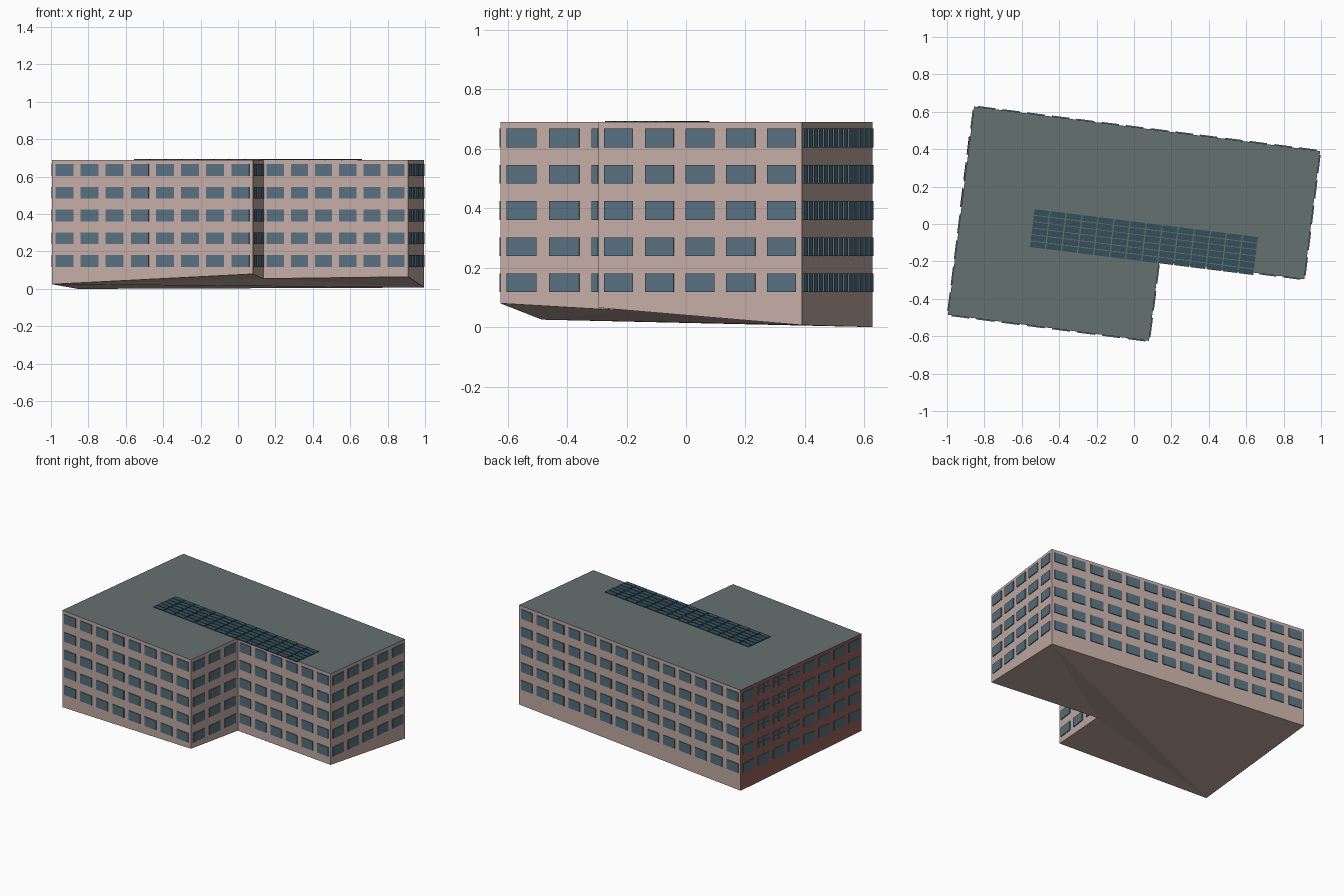
import bpy, bmesh
from mathutils import Vector, Matrix

if "Cube" in bpy.data.objects:
    bpy.data.objects.remove(bpy.data.objects["Cube"])


def material(name, r, g, b):
    def lin(c):
        c /= 255
        return c / 12.92 if c < 0.04 else ((c + 0.055) / 1.055) ** 2.4
    m = bpy.data.materials.new(name)
    m.diffuse_color = (lin(r), lin(g), lin(b), 1)
    m.use_nodes = True
    m.node_tree.nodes["Principled BSDF"].inputs["Base Color"].default_value = m.diffuse_color
    return m


WALL = material("pink plaster", 196, 173, 165)
BRICK = material("red brick", 148, 98, 90)
ROOF = material("grey green roof", 101, 113, 110)
GLASS = material("blue glass", 87, 113, 127)
PANEL = material("dark solar panel", 52, 80, 91)


def finish(bm, name, *mats):
    me = bpy.data.meshes.new(name)
    bm.to_mesh(me)
    bm.free()
    for m in mats:
        me.materials.append(m)
    ob = bpy.data.objects.new(name, me)
    bpy.context.collection.objects.link(ob)
    return ob


def add_box(bm, centre, along, size):
    """Box with its x axis turned to the direction 'along'."""
    side = Vector((-along.y, along.x, 0))
    rot = Matrix((along, side, Vector((0, 0, 1)))).transposed().to_4x4()
    bmesh.ops.create_cube(bm, size=1, matrix=Matrix.Translation(centre) @ rot
                          @ Matrix.Diagonal((*size, 1)))


# L-shaped footprint, anticlockwise, with the sloping ground height per corner
TOP = 0.69
CORNERS = [(-0.995, -0.485, 0.025), (0.08, -0.625, 0.08), (0.135, -0.195, 0.055),
           (0.91, -0.295, 0.065), (0.995, 0.39, 0.007), (-0.855, 0.628, 0.0)]
WINDOWS = [8, 3, 6, 5, 14, 8]
NAMES = ["front", "inner_side", "recessed_front", "right", "back", "left"]

# Building body: walls, roof and sloping underside
bm = bmesh.new()
low = [bm.verts.new(c) for c in CORNERS]
high = [bm.verts.new((x, y, TOP)) for x, y, z in CORNERS]
for i in range(6):
    j = (i + 1) % 6
    f = bm.faces.new((low[i], low[j], high[j], high[i]))
    f.material_index = 2 if i == 5 else 0
bm.faces.new(high).material_index = 1
for tri in [(0, 5, 4), (0, 4, 2), (2, 4, 3), (0, 2, 1)]:
    bm.faces.new([low[k] for k in tri])
finish(bm, "building_body", WALL, ROOF, BRICK)

# Rows of windows on each wall
ROW0, ROW_STEP, ROW_H = 0.149, 0.1218, 0.063
frames = bmesh.new()
for i, count in enumerate(WINDOWS):
    a = Vector((*CORNERS[i][:2], 0))
    b = Vector((*CORNERS[(i + 1) % 6][:2], 0))
    along = (b - a).normalized()
    out = Vector((along.y, -along.x, 0))
    pitch = (b - a).length / count
    bm = bmesh.new()
    for col in range(count):
        for row in range(5):
            c = a + along * pitch * (col + 0.5)
            c.z = ROW0 + ROW_STEP * row
            add_box(bm, c + out * 0.001, along, (pitch * 0.71, 0.009, ROW_H))
            # Slim brick mullion and transom on a few left wall windows
            if i == 5 and 1 <= col <= 3 and row > 0:
                add_box(frames, c + out * 0.004, along, (0.008, 0.008, ROW_H))
                add_box(frames, c + out * 0.004, along, (pitch * 0.71, 0.008, 0.006))
    finish(bm, NAMES[i] + "_windows", GLASS)
finish(frames, "left_window_bars", BRICK)

# Solar panels in a grid on the roof
COLS, ROWS, GAP = 14, 6, 0.006
origin = Vector((-0.56, -0.125, TOP + 0.0015))
across = Vector((1.2, -0.15, 0))
up = Vector((0.026, 0.207, 0))
along = across.normalized()
pw, ph = across.length / COLS, up.length / ROWS
bm = bmesh.new()
for c in range(COLS):
    for r in range(ROWS):
        p = origin + across * (c + 0.5) / COLS + up * (r + 0.5) / ROWS
        add_box(bm, p, along, (pw - GAP, ph - GAP * 0.7, 0.006))
finish(bm, "solar_panels", PANEL)
